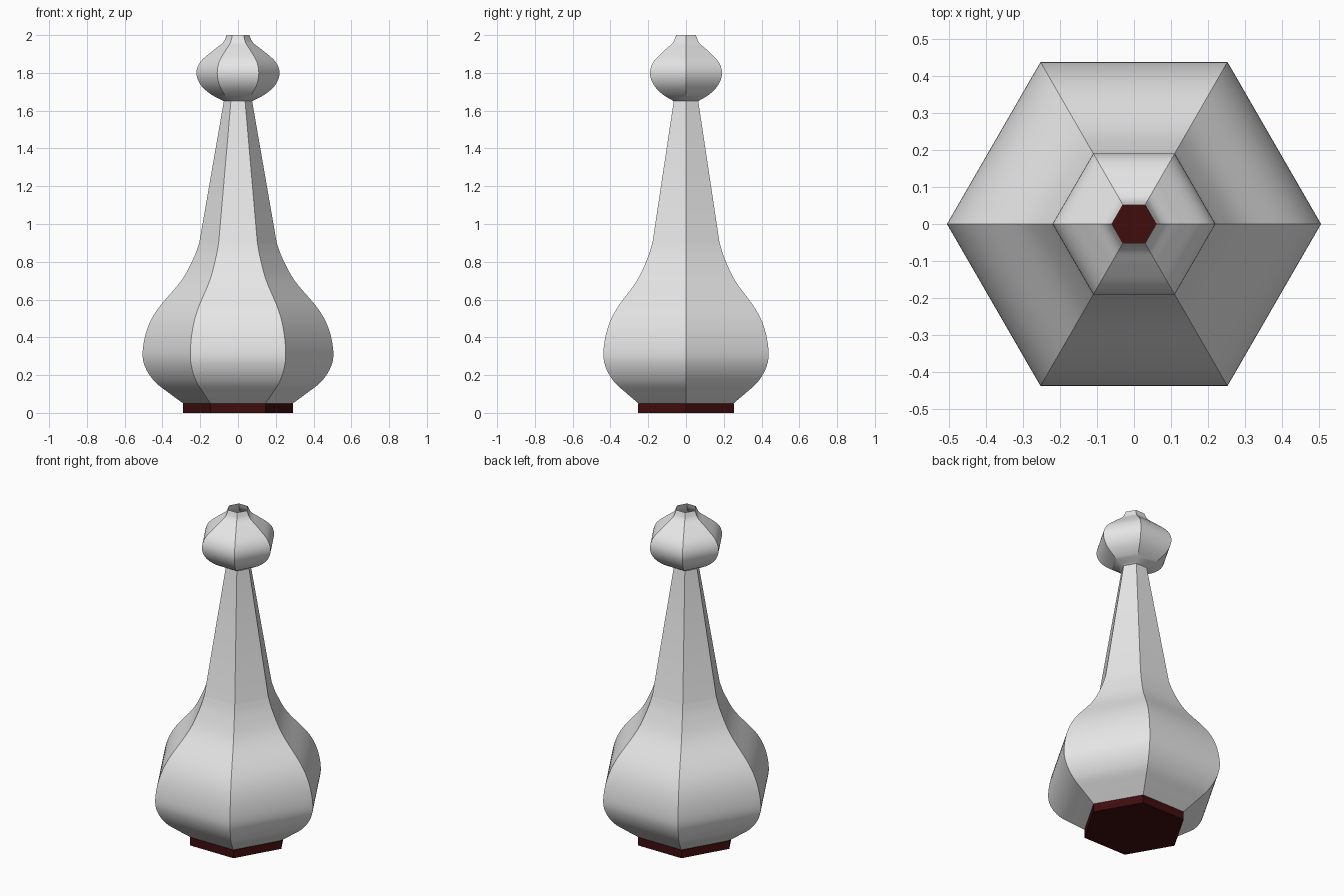
import bpy, bmesh, math
from mathutils import Vector

cube = bpy.data.objects.get("Cube")
if cube:
    bpy.data.objects.remove(cube, do_unlink=True)


def material(name, rgb):
    m = bpy.data.materials.new(name)
    m.use_nodes = True
    m.diffuse_color = (*rgb, 1)
    m.node_tree.nodes["Principled BSDF"].inputs["Base Color"].default_value = (*rgb, 1)
    return m


def smooth_profile(pts, steps=5):
    """Run a smooth curve through (radius, height) points."""
    p = [Vector(q) for q in pts]
    p = [2 * p[0] - p[1]] + p + [2 * p[-1] - p[-2]]
    out = []
    for a, b, c, d in zip(p, p[1:], p[2:], p[3:]):
        for i in range(steps):
            t = i / steps
            out.append(0.5 * (2 * b + (c - a) * t + (2 * a - 5 * b + 4 * c - d) * t ** 2
                              + (3 * b - a - 3 * c + d) * t ** 3))
    return out + [p[-2]]


def hex_lathe(name, profile, mat, capped=False):
    """Sweep a profile round six flat sides, with vertices on the x axis."""
    bm = bmesh.new()
    rings = [[bm.verts.new((r * math.cos(k * math.pi / 3), r * math.sin(k * math.pi / 3), z))
              for k in range(6)] for r, z in profile]
    for lo, hi in zip(rings, rings[1:]):
        for k in range(6):
            n = (k + 1) % 6
            bm.faces.new((lo[k], lo[n], hi[n], hi[k]))
    if capped:
        bm.faces.new(rings[0][::-1])
        bm.faces.new(rings[-1])
    mesh = bpy.data.meshes.new(name)
    bm.to_mesh(mesh)
    bm.free()
    mesh.materials.append(mat)
    ob = bpy.data.objects.new(name, mesh)
    bpy.context.collection.objects.link(ob)
    bpy.ops.object.select_all(action="DESELECT")
    ob.select_set(True)
    bpy.context.view_layer.objects.active = ob
    bpy.ops.object.shade_smooth_by_angle(angle=math.radians(30))
    return ob


grey = material("pale grey", (0.8, 0.8, 0.8))
red = material("dark red", (0.05, 0.004, 0.004))

# Solid foot, also the floor seen through the open mouth
hex_lathe("foot", [(0.292, 0), (0.292, 0.05)], red, capped=True)

# Swelling belly that runs into the straight tapering neck
belly = smooth_profile([(0.29, 0.05), (0.365, 0.105), (0.44, 0.165), (0.49, 0.24),
                        (0.505, 0.32), (0.482, 0.44), (0.425, 0.55), (0.30, 0.70),
                        (0.235, 0.82), (0.205, 0.90)])
hex_lathe("body", belly + [Vector((0.075, 1.65))], grey)

# Bulb and open mouth at the top
bulb = smooth_profile([(0.075, 1.65), (0.148, 1.69), (0.20, 1.74), (0.22, 1.80),
                       (0.198, 1.86), (0.13, 1.92), (0.08, 1.96), (0.06, 2.0)])
hex_lathe("bulb", bulb, grey)
